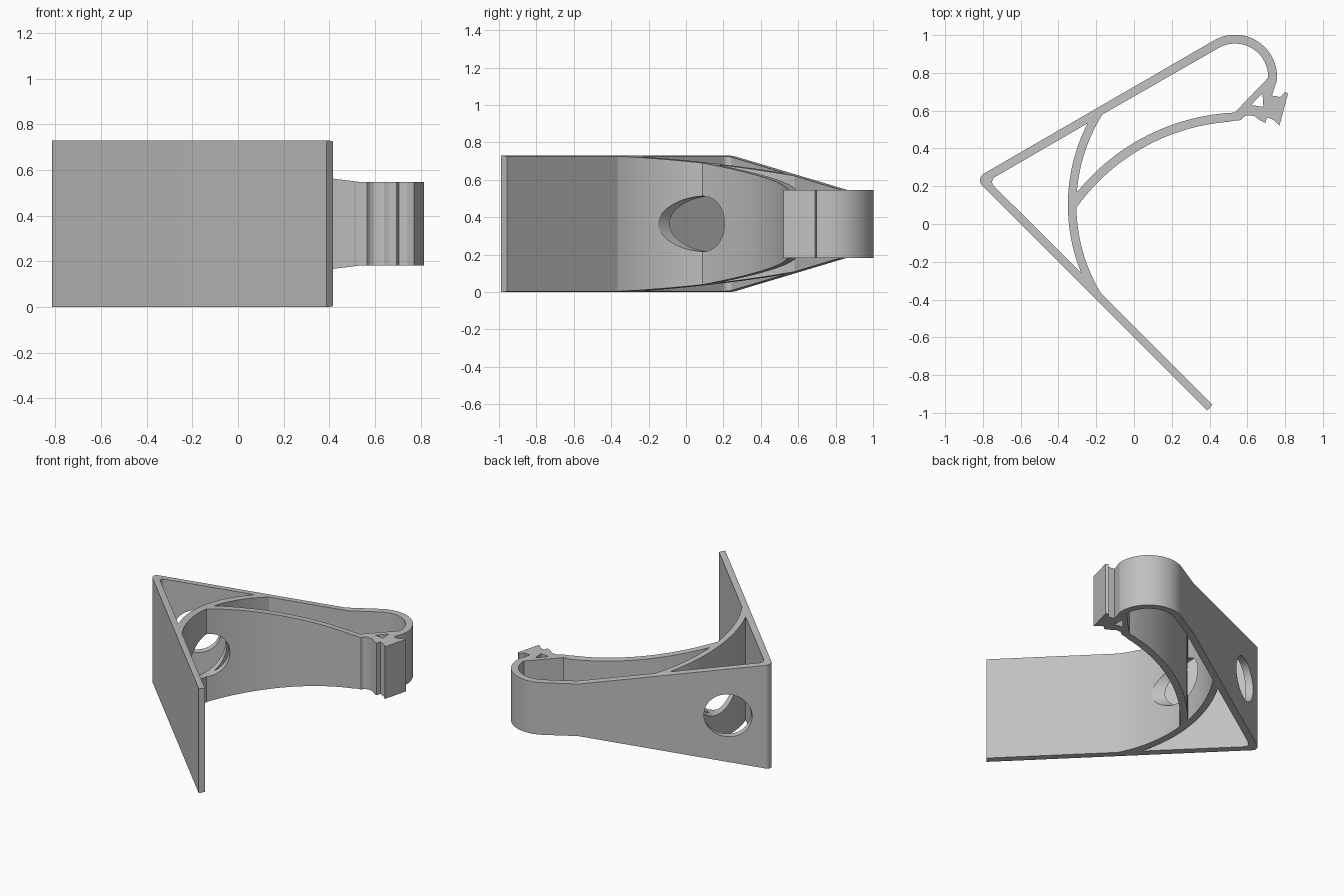
import bpy
import bmesh
from math import cos, sin, radians, pi, ceil
from mathutils import Matrix

if "Cube" in bpy.data.objects:
    bpy.data.objects.remove(bpy.data.objects["Cube"], do_unlink=True)

HEIGHT = 0.73
MID = HEIGHT / 2


def arc(cx, cy, r, start, end, step=4):
    """Points along a circular arc, angles in degrees."""
    n = max(2, ceil(abs(end - start) / step))
    angles = [radians(start + (end - start) * i / n) for i in range(n + 1)]
    return [(cx + r * cos(a), cy + r * sin(a)) for a in angles]


# Circles shared by several outlines
def rib(r, start, end):
    return arc(0.60, 0.10, r, start, end, 2)


def arm(r, start, end):
    return arc(0.583, -0.546, r, start, end, 2)


def loop_end(r, start, end):
    return arc(0.535, 0.78, r, start, end)


# Outer outline: mounting plate, rib, arm, clip, rounded end, back wall
clip = [(0.515, 0.545), (0.565, 0.55), (0.578, 0.565), (0.595, 0.575),
        (0.62, 0.575), (0.64, 0.57), (0.66, 0.553), (0.675, 0.545),
        (0.695, 0.535), (0.705, 0.565), (0.74, 0.55), (0.77, 0.52),
        (0.815, 0.69), (0.80, 0.70), (0.775, 0.672), (0.73, 0.68)]
outer = ([(0.388, -0.988), (0.415, -0.957)]
         + rib(0.905, 211, 182) + arm(1.09, 144.5, 94) + clip
         + loop_end(0.222, -6, 120) + arc(-0.775, 0.232, 0.04, 120, 225))

# Openings through the profile
corner_gap = (arc(-0.721, 0.223, 0.03, 225, 120)
              + rib(0.95, 152.9, 202.2))
long_gap = (rib(0.905, 148, 175.5) + arm(1.137, 140.5, 92.5)
            + loop_end(0.175, -2, 120))
clip_gap = [(0.68, 0.693), (0.685, 0.62), (0.62, 0.63)]


def extruded_profile(name, outlines, half_depth):
    curve = bpy.data.curves.new(name, "CURVE")
    curve.dimensions = "2D"
    curve.fill_mode = "BOTH"
    curve.extrude = half_depth
    for pts in outlines:
        spline = curve.splines.new("POLY")
        spline.points.add(len(pts) - 1)
        for p, (x, y) in zip(spline.points, pts):
            p.co = (x, y, 0, 1)
        spline.use_cyclic_u = True
    temp = bpy.data.objects.new(name + "_curve", curve)
    bpy.context.collection.objects.link(temp)
    bpy.context.view_layer.update()
    mesh = bpy.data.meshes.new_from_object(
        temp.evaluated_get(bpy.context.evaluated_depsgraph_get()))
    bpy.data.objects.remove(temp, do_unlink=True)
    bm = bmesh.new()
    bm.from_mesh(mesh)
    bmesh.ops.remove_doubles(bm, verts=bm.verts, dist=0.00005)
    bmesh.ops.recalc_face_normals(bm, faces=bm.faces)
    bmesh.ops.translate(bm, verts=bm.verts, vec=(0, 0, MID))
    bm.to_mesh(mesh)
    bm.free()
    mesh.name = name
    obj = bpy.data.objects.new(name, mesh)
    bpy.context.collection.objects.link(obj)
    return obj


def mesh_object(name, bm):
    bmesh.ops.recalc_face_normals(bm, faces=bm.faces)
    mesh = bpy.data.meshes.new(name)
    bm.to_mesh(mesh)
    bm.free()
    obj = bpy.data.objects.new(name, mesh)
    bpy.context.collection.objects.link(obj)
    obj.hide_render = True
    return obj


def apply_boolean(target, cutter, operation):
    mod = target.modifiers.new("cut", "BOOLEAN")
    mod.operation = operation
    mod.solver = "EXACT"
    mod.object = cutter
    bpy.context.view_layer.objects.active = target
    bpy.ops.object.modifier_apply(modifier=mod.name)
    bpy.data.objects.remove(cutter, do_unlink=True)


bracket = extruded_profile(
    "hook_bracket", [outer, corner_gap, long_gap, clip_gap], MID + 0.1)

# Taper: full height at the plate, half height at the clip end
upper = [(-2, MID), (-0.41, MID), (0.77, 0.182), (2, 0.182)]
section = ([(w, MID + h) for w, h in upper]
           + [(w, MID - h) for w, h in reversed(upper)])
bm = bmesh.new()
face = bm.faces.new([bm.verts.new((w, -2, z)) for w, z in section])
side = bmesh.ops.extrude_face_region(bm, geom=[face])["geom"]
bmesh.ops.translate(bm, vec=(0, 4, 0),
                    verts=[v for v in side if isinstance(v, bmesh.types.BMVert)])
bmesh.ops.rotate(bm, verts=bm.verts, matrix=Matrix.Rotation(pi / 4, 3, "Z"))
apply_boolean(bracket, mesh_object("taper_cutter", bm), "INTERSECT")

# Round hole parallel to the plate, through back wall, rib and arm
bm = bmesh.new()
bmesh.ops.create_cone(
    bm, cap_ends=True, segments=72, radius1=0.148, radius2=0.148, depth=1.4,
    matrix=Matrix.Translation((-0.405, 0.195, MID))
    @ Matrix.Rotation(pi / 4, 4, "Z") @ Matrix.Rotation(pi / 2, 4, "X"))
apply_boolean(bracket, mesh_object("hole_cutter", bm), "DIFFERENCE")

# Single grey material
grey = bpy.data.materials.new("plain grey")
grey.use_nodes = True
colour = (0.53, 0.53, 0.53, 1)
grey.diffuse_color = colour
grey.node_tree.nodes["Principled BSDF"].inputs["Base Color"].default_value = colour
bracket.data.materials.clear()
bracket.data.materials.append(grey)
for poly in bracket.data.polygons:
    poly.material_index = 0

bpy.ops.object.select_all(action="DESELECT")
bracket.select_set(True)
bpy.context.view_layer.objects.active = bracket
bpy.ops.object.shade_smooth_by_angle(angle=radians(8))
